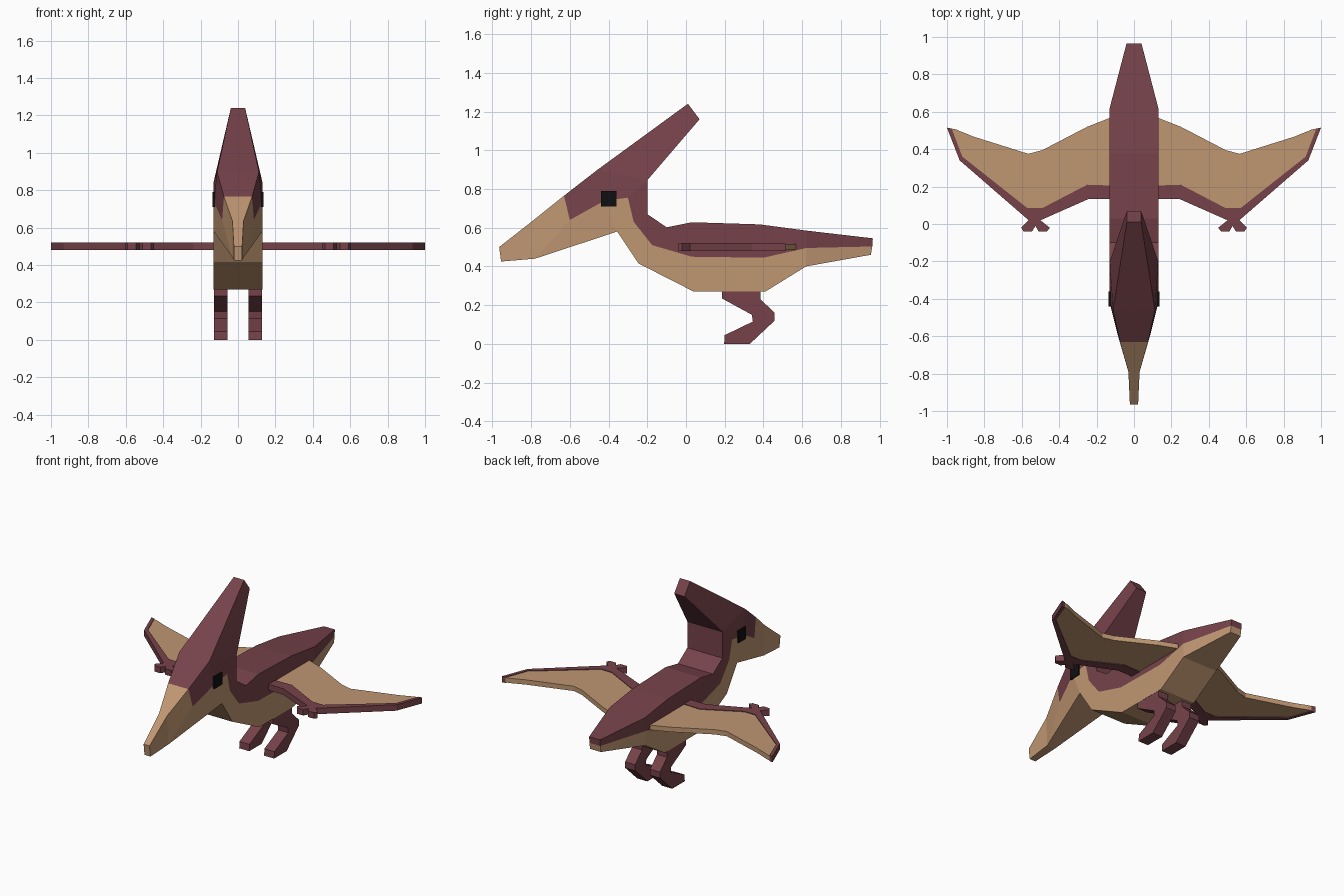
import bpy, bmesh

if "Cube" in bpy.data.objects:
    bpy.data.objects.remove(bpy.data.objects["Cube"])


def material(name, colour):
    m = bpy.data.materials.new(name)
    m.diffuse_color = (*colour, 1)
    m.use_nodes = True
    m.node_tree.nodes["Principled BSDF"].inputs["Base Color"].default_value = m.diffuse_color
    return m


MAROON = material("maroon", (0.18, 0.055, 0.068))
TAN = material("tan", (0.53, 0.31, 0.17))
BLACK = material("black", (0.005, 0.005, 0.006))


def finish(bm, name, mats, mirror=False):
    bmesh.ops.recalc_face_normals(bm, faces=bm.faces)
    me = bpy.data.meshes.new(name)
    bm.to_mesh(me)
    bm.free()
    for m in mats:
        me.materials.append(m)
    ob = bpy.data.objects.new(name, me)
    bpy.context.collection.objects.link(ob)
    if mirror:
        ob.modifiers.new("mirror", 'MIRROR').use_mirror_merge = False
    return ob


def prism(name, outline, lo, hi, axis, mat):
    """Extrude a 2D outline along x (outline is y,z) or z (outline is x,y), mirrored."""
    bm = bmesh.new()
    place = (lambda a, b, d: (d, a, b)) if axis == 'X' else (lambda a, b, d: (a, b, d))
    low = [bm.verts.new(place(a, b, lo)) for a, b in outline]
    high = [bm.verts.new(place(a, b, hi)) for a, b in outline]
    bm.faces.new(low)
    bm.faces.new(high)
    n = len(outline)
    for i in range(n):
        j = (i + 1) % n
        bm.faces.new((low[i], low[j], high[j], high[i]))
    return finish(bm, name, [mat], True)


# Body side profile: y, z, half width
W = 0.13
P = dict(
    a=(-.965, .50, .022), b=(-.955, .425, .022), c=(-.78, .44, .03), d=(-.355, .58, W),
    e=(-.245, .415, W), f=(.04, .27, W), g=(.41, .27, W), h=(.62, .40, W),
    i=(.955, .46, .04), j=(.962, .503, .04), k=(.965, .545, .04), L=(.62, .585, W),
    l=(.38, .617, W), m=(.03, .628, W), n=(-.10, .602, W), o=(-.2, .67, W),
    p=(-.2, .845, W), q=(.07, 1.16, .038), r=(.01, 1.24, .038), s=(-.46, .897, .112),
    t=(-.63, .765, .075), A=(-.79, .637, .03),
    # colour boundary
    u=(-.6, .64, .085), v=(-.42, .74, W), w=(-.3, .755, W), x=(-.27, .63, W),
    y=(-.175, .51, W), z=(.03, .45, W), Y=(.4, .445, W), Z=(.62, .495, W))
PIECES = (("tuvs svwp pqrs wxop xyno yzmn zYlm YZLl ZjkL", 0),
          ("abcA Acut ucdv vdxw deyx efzy fgYz ghZY hijZ", 1))

bm = bmesh.new()
sides = [{k: bm.verts.new((sg * w, y, z)) for k, (y, z, w) in P.items()} for sg in (-1, 1)]
edges = {}
for text, slot in PIECES:
    for piece in text.split():
        for vs in sides:
            bm.faces.new([vs[c] for c in piece]).material_index = slot
        for c0, c1 in zip(piece, piece[1:] + piece[0]):
            edges.setdefault(frozenset(c0 + c1), []).append((c0, c1, slot))
# Rim joining both sides along the silhouette
for used in edges.values():
    if len(used) == 1:
        c0, c1, slot = used[0]
        L, R = sides
        bm.faces.new((L[c0], L[c1], R[c1], R[c0])).material_index = slot
finish(bm, "body", [MAROON, TAN])

# Eyes
prism("eyes", [(-.44, .71), (-.36, .71), (-.36, .79), (-.44, .79)], .10, .136, 'X', BLACK)

# Wings: membrane, then arm with claws along the leading edge
inner = [(.10, .205), (.25, .21), (.49, .085), (.57, .085), (.918, .36), (.975, .51)]
prism("wing_membrane",
      inner + [(.95, .505), (.86, .468), (.565, .375), (.49, .395), (.25, .52), (.13, .567), (.10, .567)],
      .484, .516, 'Z', TAN)
prism("wing_arm",
      inner + [(1.0, .515), (.932, .34), (.563, .02), (.603, -.02), (.59, -.04), (.545, -.04),
               (.527, -.01), (.51, -.04), (.465, -.04), (.45, -.02), (.50, .02), (.24, .135), (.10, .135)],
      .48, .52, 'Z', MAROON)

# Legs
prism("legs", [(.185, .29), (.185, .235), (.34, .15), (.345, .115), (.2, .045), (.197, 0),
               (.33, 0), (.458, .12), (.458, .16), (.385, .23), (.385, .29)],
      .055, .129, 'X', MAROON)
